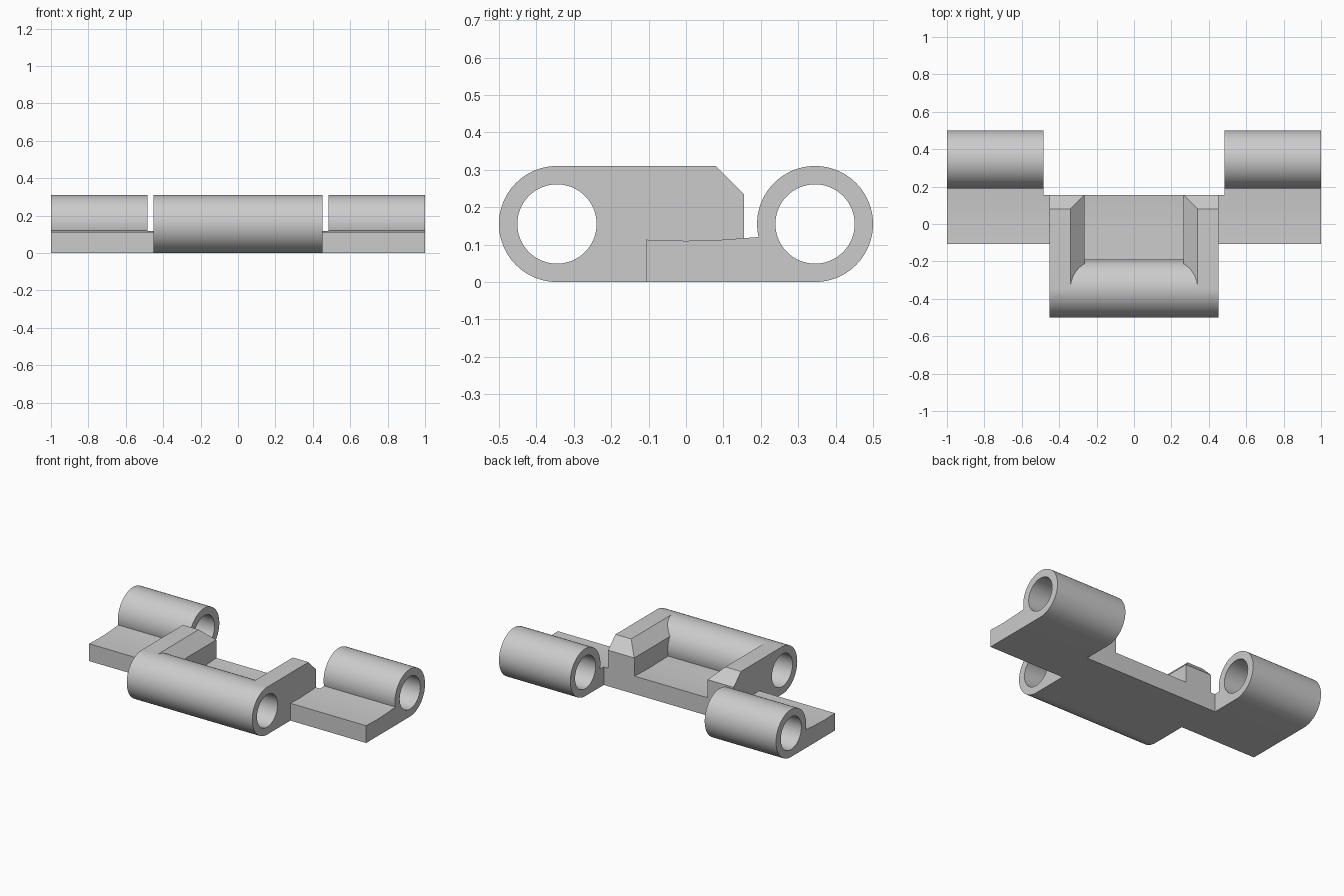
import bpy
import bmesh
from math import sin, cos, asin, radians, degrees

old = bpy.data.objects.get("Cube")
if old:
    bpy.data.objects.remove(old, do_unlink=True)

R, HOLE = 0.155, 0.106           # barrel and pin hole radii
PIN_Y = 0.345                    # distance of each pin axis from the centre
BODY_X, WING_X, END_X = 0.453, 0.485, 1.0
BACK_Y, WING_Y = 0.155, -0.107
PLATE_TOP = [(0.1, 0.113), (0.0, 0.11), (WING_Y, 0.113)]

grey = bpy.data.materials.new("plain grey")
grey.use_nodes = True
colour = (0.6, 0.6, 0.6, 1)
grey.diffuse_color = colour
grey.node_tree.nodes["Principled BSDF"].inputs["Base Color"].default_value = colour


def make_object(name, bm):
    bmesh.ops.recalc_face_normals(bm, faces=bm.faces[:])
    mesh = bpy.data.meshes.new(name)
    bm.to_mesh(mesh)
    bm.free()
    mesh.materials.append(grey)
    obj = bpy.data.objects.new(name, mesh)
    bpy.context.collection.objects.link(obj)
    return obj


def arc(y, r, start, end, steps):
    angles = [radians(start + (end - start) * i / steps) for i in range(steps + 1)]
    return [(y + r * cos(a), R + r * sin(a)) for a in angles]


def extrude_profile(name, profile, x0, x1):
    bm = bmesh.new()
    face = bm.faces.new([bm.verts.new((x0, y, z)) for y, z in profile])
    moved = bmesh.ops.extrude_face_region(bm, geom=[face], use_keep_orig=True)["geom"]
    verts = [v for v in moved if isinstance(v, bmesh.types.BMVert)]
    bmesh.ops.translate(bm, verts=verts, vec=(x1 - x0, 0, 0))
    return make_object(name, bm)


def make_arm(name, side):
    # Block with chamfered inner and rear top edges
    inner, front, top = 0.265, -PIN_Y, 2 * R
    bm = bmesh.new()
    bmesh.ops.create_cube(bm, size=1)
    for v in bm.verts:
        v.co.x = side * (BODY_X if v.co.x * side > 0 else inner)
        v.co.y = BACK_Y if v.co.y > 0 else front
        v.co.z = top if v.co.z > 0 else 0
    edges = [e for e in bm.edges if all(v.co.z > R for v in e.verts)
             and (all(abs(v.co.x) < 0.3 for v in e.verts)
                  or all(v.co.y > 0 for v in e.verts))]
    bmesh.ops.bevel(bm, geom=edges, offset=0.075, segments=1, affect='EDGES',
                    offset_type='OFFSET')
    return make_object(name, bm)


def combine(base, tool, operation):
    mod = base.modifiers.new(operation.lower(), 'BOOLEAN')
    mod.operation, mod.solver, mod.object = operation, 'EXACT', tool
    bpy.context.view_layer.objects.active = base
    bpy.ops.object.modifier_apply(modifier=mod.name)
    bpy.data.objects.remove(tool, do_unlink=True)


# Central barrel with its floor
floor_angle = degrees(asin((0.113 - R) / R))
back_plate = [(BACK_Y, 0), (BACK_Y, 0.117)] + PLATE_TOP
hinge = extrude_profile(
    "hinge_body",
    arc(-PIN_Y, R, 270, 90, 48) + arc(-PIN_Y, R, 90, floor_angle, 28)[1:]
    + PLATE_TOP[::-1] + [(BACK_Y, 0.117), (BACK_Y, 0)],
    -BODY_X, BODY_X)

# Side arms, connecting webs and outer wings with their barrels
wing = ([(WING_Y, 0)] + arc(PIN_Y, R, -90, 90, 48) + arc(PIN_Y, R, 90, 193, 28)[1:]
        + PLATE_TOP)
for label, side in (("left", 1), ("right", -1)):
    combine(hinge, make_arm(label + "_arm", side), 'UNION')
    combine(hinge, extrude_profile(label + "_web", [(WING_Y, 0)] + back_plate,
                                   side * BODY_X, side * WING_X), 'UNION')
    combine(hinge, extrude_profile(label + "_wing", wing,
                                   side * WING_X, side * END_X), 'UNION')

# Pin holes
for y in (-PIN_Y, PIN_Y):
    drill = extrude_profile("pin_hole", arc(y, HOLE, 0, 360, 64)[:-1], -1.1, 1.1)
    combine(hinge, drill, 'DIFFERENCE')

bpy.ops.object.select_all(action='DESELECT')
hinge.select_set(True)
bpy.context.view_layer.objects.active = hinge
bpy.ops.object.shade_smooth_by_angle(angle=radians(25))
